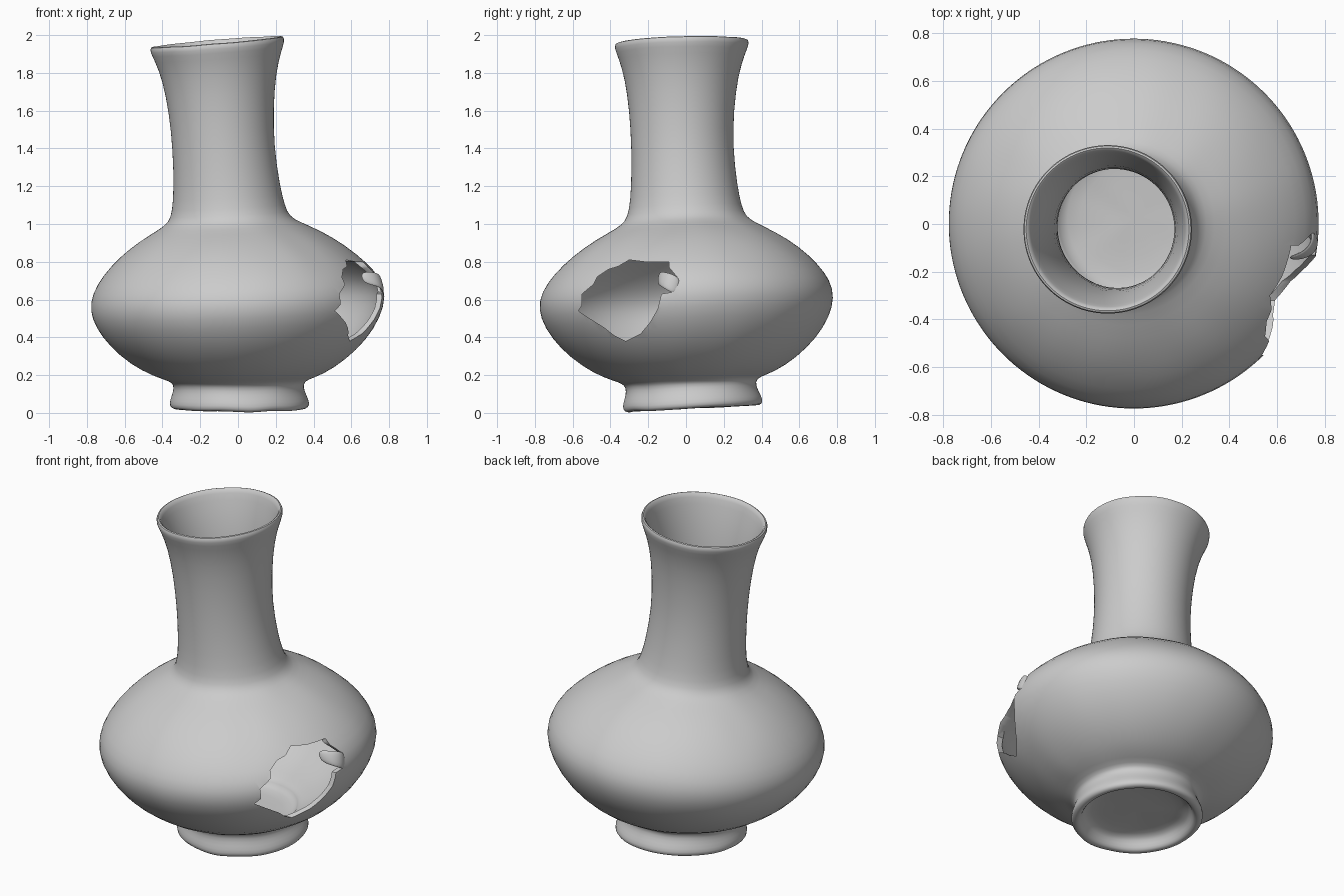
import bpy
import bmesh
import math
from mathutils import Vector, noise

if "Cube" in bpy.data.objects:
    bpy.data.objects.remove(bpy.data.objects["Cube"], do_unlink=True)

clay = bpy.data.materials.new("grey clay")
clay.use_nodes = True
clay.diffuse_color = (0.6, 0.6, 0.6, 1)
clay.node_tree.nodes["Principled BSDF"].inputs["Base Color"].default_value = (0.6, 0.6, 0.6, 1)

SEGMENTS = 72

# Height: centre x, centre y, slope along x, slope along y
AXIS = [(0, 0.01, 0.04, 0, 0.055), (0.2, 0, 0.02, 0.01, 0.04),
        (0.6, 0, 0, 0.05, 0.04), (1.02, -0.045, 0, 0.05, 0.04),
        (1.4, -0.077, -0.02, 0.04, 0.02), (1.7, -0.095, -0.025, 0.05, 0.02),
        (2, -0.113, -0.022, 0.085, 0.03)]

# Radius and height, from the foot up the outside
OUTER = [(0.35, 0.022), (0.372, 0.035), (0.366, 0.07), (0.348, 0.11), (0.342, 0.15),
         (0.365, 0.175), (0.45, 0.2), (0.57, 0.27), (0.68, 0.37), (0.755, 0.48),
         (0.785, 0.58), (0.765, 0.67), (0.7, 0.76), (0.6, 0.855), (0.48, 0.935),
         (0.37, 0.99), (0.32, 1.025), (0.298, 1.08), (0.28, 1.2), (0.268, 1.4),
         (0.276, 1.6), (0.3, 1.78), (0.335, 1.89), (0.357, 1.94), (0.352, 1.967)]
# Down the inside to the floor, and under the foot
INNER = [(0.332, 1.967), (0.318, 1.92), (0.28, 1.78), (0.256, 1.6), (0.248, 1.4),
         (0.258, 1.2), (0.28, 1.06), (0.35, 0.97), (0.46, 0.91), (0.58, 0.83),
         (0.68, 0.74), (0.74, 0.66), (0.757, 0.58), (0.727, 0.48), (0.655, 0.385),
         (0.55, 0.295), (0.44, 0.23), (0.34, 0.195), (0.318, 0.175), (0.305, 0.14),
         (0.15, 0.135)]
UNDER = [(0.15, 0.105), (0.27, 0.1), (0.3, 0.075), (0.315, 0.035), (0.33, 0.023)]


def axis_at(z):
    for a, b in zip(AXIS, AXIS[1:]):
        if z <= b[0]:
            t = (z - a[0]) / (b[0] - a[0])
            return [p + (q - p) * t for p, q in zip(a, b)][1:]
    return AXIS[-1][1:]


def ring_point(radius, z, angle):
    cx, cy, sx, sy = axis_at(z)
    x, y = radius * math.cos(angle), radius * math.sin(angle)
    p = Vector((cx + x, cy + y, z + sx * x + sy * y))
    p.z += 0.005 * noise.noise(p * 6)
    return p


def finish(obj):
    obj.data.materials.clear()
    obj.data.materials.append(clay)
    bpy.ops.object.select_all(action='DESELECT')
    obj.select_set(True)
    bpy.context.view_layer.objects.active = obj
    bpy.ops.object.shade_smooth_by_angle(angle=math.radians(40))


def make_object(name, bm):
    bmesh.ops.recalc_face_normals(bm, faces=bm.faces)
    mesh = bpy.data.meshes.new(name)
    bm.to_mesh(mesh)
    bm.free()
    obj = bpy.data.objects.new(name, mesh)
    bpy.context.collection.objects.link(obj)
    return obj


def apply(obj, modifier):
    bpy.context.view_layer.objects.active = obj
    bpy.ops.object.modifier_apply(modifier=modifier.name)


# Hollow vessel, lathed around its slightly leaning axis
bm = bmesh.new()
rings = []
for radius, z in OUTER + INNER:
    rings.append([bm.verts.new(ring_point(radius, z, math.tau * i / SEGMENTS))
                  for i in range(SEGMENTS)])
under = [[bm.verts.new(ring_point(r, z, math.tau * i / SEGMENTS)) for i in range(SEGMENTS)]
         for r, z in UNDER]


def bridge(a, b):
    for i in range(SEGMENTS):
        j = (i + 1) % SEGMENTS
        bm.faces.new((a[i], a[j], b[j], b[i]))


for a, b in zip(rings, rings[1:]):
    bridge(a, b)
for a, b in zip(under, under[1:]):
    bridge(a, b)
bridge(under[-1], rings[0])
for ring, z in ((rings[-1], 0.135), (under[0], 0.105)):
    cx, cy = axis_at(z)[:2]
    centre = bm.verts.new((cx, cy, z))
    for i in range(SEGMENTS):
        bm.faces.new((ring[i], ring[(i + 1) % SEGMENTS], centre))
vase = make_object("vase_body", bm)
smooth = vase.modifiers.new("round", 'SUBSURF')
smooth.levels = 1
apply(vase, smooth)

# Ragged break in the belly
BREAK = [(-0.57, 0.54), (-0.55, 0.57), (-0.55, 0.63), (-0.49, 0.68), (-0.47, 0.72),
         (-0.41, 0.76), (-0.36, 0.775), (-0.3, 0.81), (-0.22, 0.8), (-0.09, 0.8),
         (-0.09, 0.77), (-0.04, 0.71), (-0.07, 0.64), (-0.13, 0.63), (-0.15, 0.55),
         (-0.19, 0.48), (-0.24, 0.42), (-0.32, 0.38), (-0.38, 0.41), (-0.43, 0.45),
         (-0.51, 0.5)]
bm = bmesh.new()
face = bm.faces.new([bm.verts.new((0.3, y, z)) for y, z in BREAK])
side = bmesh.ops.extrude_face_region(bm, geom=[face])
bmesh.ops.translate(bm, vec=(0.8, 0, 0),
                    verts=[g for g in side["geom"] if isinstance(g, bmesh.types.BMVert)])
cutter = make_object("break_cutter", bm)
cutter.hide_render = True
cut = vase.modifiers.new("break", 'BOOLEAN')
cut.operation = 'DIFFERENCE'
cut.solver = 'EXACT'
cut.object = cutter
apply(vase, cut)
bpy.data.objects.remove(cutter, do_unlink=True)
finish(vase)

# Curled shard hanging at the edge of the break
bm = bmesh.new()
strip = [((0.74, -0.02, 0.71), (0.76, -0.05, 0.62)),
         ((0.75, -0.07, 0.74), (0.775, -0.09, 0.64)),
         ((0.71, -0.12, 0.75), (0.745, -0.14, 0.67)),
         ((0.64, -0.14, 0.75), (0.66, -0.15, 0.68))]
pairs = [[bm.verts.new(p) for p in row] for row in strip]
for a, b in zip(pairs, pairs[1:]):
    bm.faces.new((a[0], a[1], b[1], b[0]))
shard = make_object("curled_shard", bm)
thick = shard.modifiers.new("thickness", 'SOLIDIFY')
thick.thickness = 0.022
thick.offset = 0
apply(shard, thick)
smooth = shard.modifiers.new("round", 'SUBSURF')
smooth.levels = 2
apply(shard, smooth)
finish(shard)
